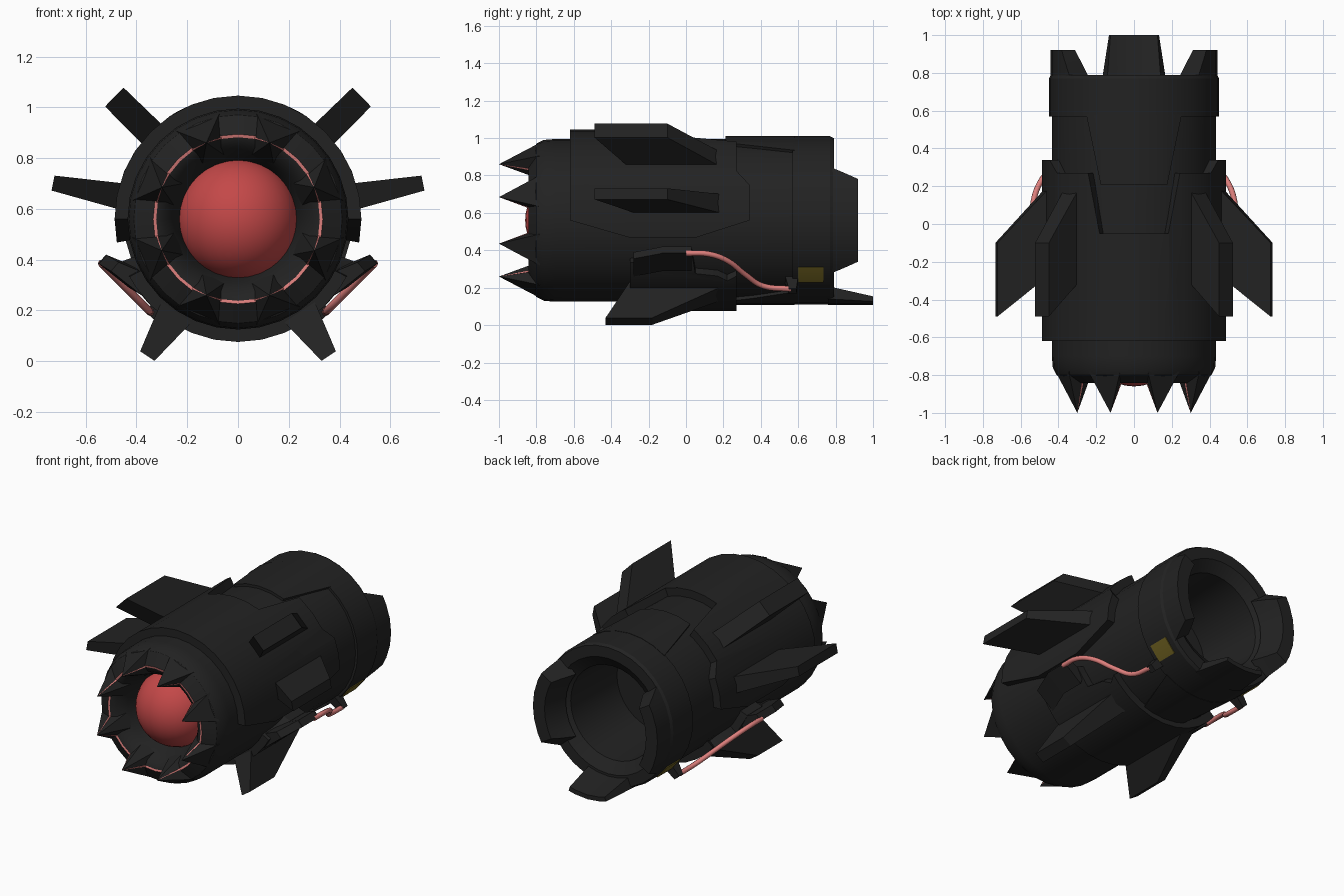
import bpy, bmesh, math
from mathutils import Vector

if "Cube" in bpy.data.objects:
    bpy.data.objects.remove(bpy.data.objects["Cube"])

CZ = 0.56      # height of the long axis
N = 32         # sides of the round parts


def mat(name, rgb):
    m = bpy.data.materials.new(name)
    m.diffuse_color = (*rgb, 1)
    m.use_nodes = True
    m.node_tree.nodes["Principled BSDF"].inputs["Base Color"].default_value = m.diffuse_color
    return m


DARK = mat("dark_metal", (0.016, 0.016, 0.016))
RED = mat("red_core", (0.55, 0.065, 0.065))
PINK = mat("pink_glow", (0.72, 0.21, 0.2))
YELLOW = mat("yellow_label", (0.165, 0.125, 0.016))


def polar(a, r, y, t=0.0):
    """Point at angle a (degrees from the top towards +x), radius r, sideways offset t."""
    s, c = math.sin(math.radians(a)), math.cos(math.radians(a))
    return Vector((r * s + t * c, y, CZ + r * c - t * s))


def finish(name, bm, *mats, smooth=True):
    bmesh.ops.recalc_face_normals(bm, faces=bm.faces[:])
    me = bpy.data.meshes.new(name)
    bm.to_mesh(me)
    bm.free()
    for m in mats:
        me.materials.append(m)
    ob = bpy.data.objects.new(name, me)
    bpy.context.collection.objects.link(ob)
    if smooth:
        bpy.ops.object.select_all(action='DESELECT')
        ob.select_set(True)
        bpy.context.view_layer.objects.active = ob
        bpy.ops.object.shade_smooth_by_angle(angle=math.radians(25))
    return ob


def hexa(name, pts, m):
    """Six-sided solid from two matching quads."""
    bm = bmesh.new()
    v = [bm.verts.new(p) for p in pts]
    bm.faces.new(v[:4])
    bm.faces.new(v[4:])
    for i in range(4):
        j = (i + 1) % 4
        bm.faces.new((v[i], v[j], v[4 + j], v[4 + i]))
    return finish(name, bm, m, smooth=False)


def lathe(name, profile, glow=()):
    """Revolve (radius, y) points; segments listed in glow are pink."""
    bm = bmesh.new()
    rings = []
    for r, y in profile:
        rings.append([bm.verts.new(polar(360 * i / N, r, y)) for i in range(N)])
    for k in range(len(rings) - 1):
        for i in range(N):
            j = (i + 1) % N
            f = bm.faces.new((rings[k][i], rings[k][j], rings[k + 1][j], rings[k + 1][i]))
            f.material_index = 1 if k in glow else 0
    bm.faces.new(rings[0])
    bm.faces.new(rings[-1])
    return finish(name, bm, DARK, PINK)


def shell(name, poly, r_out, r_in, m=DARK):
    """Wrap an (angle, y) outline round the axis as a thick plate."""
    inner = r_in if callable(r_in) else (lambda y: r_in)
    bm = bmesh.new()
    bm.faces.new([bm.verts.new((a, y, 0)) for a, y in poly])
    step = 360 / N
    lo, hi = min(p[0] for p in poly), max(p[0] for p in poly)
    for k in range(math.floor(lo / step), math.ceil(hi / step) + 1):
        if lo < k * step < hi:
            bmesh.ops.bisect_plane(bm, geom=bm.verts[:] + bm.edges[:] + bm.faces[:],
                                   plane_co=(k * step, 0, 0), plane_no=(1, 0, 0), dist=1e-4)
    ext = bmesh.ops.extrude_face_region(bm, geom=bm.faces[:])
    for g in ext["geom"]:
        if isinstance(g, bmesh.types.BMVert):
            g.co.z = 1
    for v in bm.verts:
        a, y, z = v.co
        v.co = polar(a, inner(y) if z > 0.5 else r_out, y)
    return finish(name, bm, m)


def sym(pts, c=0):
    """Close a half outline by mirroring it about angle c."""
    return pts + [(2 * c - a, y) for a, y in reversed(pts) if a != c]


# main body with glowing front seam and hollow rear nozzle
lathe("body", [(0.22, -0.64), (0.25, -0.76), (0.29, -0.82), (0.322, -0.84), (0.334, -0.842),
               (0.41, -0.80), (0.43, -0.76), (0.435, -0.70), (0.435, 0.57), (0.45, 0.57),
               (0.45, 0.77), (0.44, 0.79), (0.37, 0.79), (0.30, 0.74), (0.28, 0.30)], glow=(3,))

# red core
bpy.ops.mesh.primitive_uv_sphere_add(segments=32, ring_count=20, radius=0.24, location=(0, -0.62, CZ))
core = bpy.context.object
core.name = "red_core"
core.data.materials.append(RED)
bpy.ops.object.shade_smooth()


# front teeth: dark outside and inside with a thin glowing layer between
def tooth(name, a, r0, r1, h0, h1, y0, y1, m):
    bm = bmesh.new()
    v = [bm.verts.new(polar(a + s * h, r, y)) for s, r, h, y in
         ((-1, r0, h0, y0), (1, r0, h0, y0), (1, r1, h1, y1), (-1, r1, h1, y1))]
    tip = bm.verts.new(polar(a, 0.325, -1.0))
    bm.faces.new(v)
    for i in range(4):
        bm.faces.new((v[i], v[(i + 1) % 4], tip))
    finish(name, bm, m, smooth=False)


for i in range(8):
    a = 22.5 + 45 * i
    tooth(f"tooth_outer_{i}", a, 0.422, 0.33, 12.5, 11, -0.78, -0.83, DARK)
    tooth(f"tooth_glow_{i}", a, 0.331, 0.322, 11.6, 11.6, -0.83, -0.83, PINK)
    tooth(f"tooth_inner_{i}", a, 0.323, 0.255, 11, 11, -0.83, -0.76, DARK)

# armour plates around the middle
shell("upper_armour", sym([(0, -0.62), (90, -0.62), (101, -0.30), (101, 0.05), (90, 0.34), (67, 0.34),
                           (57, 0.27), (30, 0.27), (22, -0.05), (0, -0.05)]), 0.486, 0.42)
shell("lower_armour", sym([(180, -0.30), (118, -0.30), (116, -0.20), (110, -0.12), (110, 0.03),
                           (126, 0.05), (128, 0.17), (132, 0.22), (128, 0.27), (180, 0.27)], 180), 0.484, 0.42)

# rear collar extensions and tail tabs
shell("top_collar_plate", sym([(0, 0.21), (23, 0.21), (34, 0.58), (0, 0.58)]), 0.452, 0.42)
shell("bottom_collar_plate", sym([(180, 0.27), (161, 0.27), (148, 0.58), (180, 0.58)], 180), 0.452, 0.42)
for side, c in (("right", 90), ("left", 270)):
    shell(f"tail_tab_{side}", [(c - 40, 0.775), (c + 40, 0.775), (c + 30, 0.92), (c - 30, 0.92)],
          0.442, lambda y: 0.31 + 0.05 * (y - 0.775) / 0.145)
shell("tail_tab_bottom", [(158, 0.76), (202, 0.76), (197, 1.0), (163, 1.0)],
      0.453, lambda y: 0.38 + 0.045 * (y - 0.76) / 0.24)


# swept fins: root and tip given as (radius, half thickness, y start, y end)
def fin(name, a, root, tip):
    pts = []
    for r, h, y0, y1 in (root, tip):
        pts += [polar(a, r, y0, -h), polar(a, r, y1, -h), polar(a, r, y1, h), polar(a, r, y0, h)]
    hexa(name, pts, DARK)


for side, s in (("right", 1), ("left", -1)):
    fin(f"upper_fin_{side}", s * 45.4, (0.43, 0.055, -0.28, 0.23), (0.684, 0.052, -0.49, -0.10))
    fin(f"side_fin_{side}", s * 79, (0.43, 0.055, -0.24, 0.23), (0.742, 0.03, -0.49, -0.10))
    fin(f"lower_fin_{side}", s * 146.5, (0.44, 0.072, -0.30, 0.25), (0.647, 0.034, -0.43, -0.18))

    # cable housing and its rear clamp
    quad = [(0.40, 0.37), (0.52, 0.42), (0.55, 0.385), (0.43, 0.29)]
    hexa(f"cable_housing_{side}",
         [(s * (x - 0.05), -0.28, z - 0.03) for x, z in quad] + [(s * x, -0.12, z) for x, z in quad], DARK)
    hexa(f"cable_socket_{side}",
         [(s * x, -0.13, z) for x, z in quad] + [(s * x, 0.03, z) for x, z in quad], DARK)
    fin(f"cable_clamp_{side}", s * 137.5, (0.43, 0.03, 0.53, 0.60), (0.515, 0.022, 0.55, 0.59))

    # pink cable
    cu = bpy.data.curves.new(f"cable_{side}", 'CURVE')
    cu.dimensions = '3D'
    cu.bevel_depth = 0.015
    cu.bevel_resolution = 2
    cu.resolution_u = 5
    sp = cu.splines.new('BEZIER')
    path = [(0.0, 0.385), (0.12, 0.38), (0.22, 0.345), (0.32, 0.268), (0.41, 0.21), (0.56, 0.193)]
    sp.bezier_points.add(len(path) - 1)
    for p, (y, z) in zip(sp.bezier_points, path):
        p.co = (s * (0.152 + z), y, z)
        p.handle_left_type = p.handle_right_type = 'AUTO'
    cu.materials.append(PINK)
    ob = bpy.data.objects.new(f"cable_{side}", cu)
    bpy.context.collection.objects.link(ob)
    bpy.ops.object.select_all(action='DESELECT')
    ob.select_set(True)
    bpy.context.view_layer.objects.active = ob
    bpy.ops.object.convert(target='MESH')

    # yellow label on the rear collar
    shell(f"label_{side}", [(s * 123.5, 0.60), (s * 137, 0.60), (s * 137, 0.735), (s * 123.5, 0.735)],
          0.455, 0.447, YELLOW)
